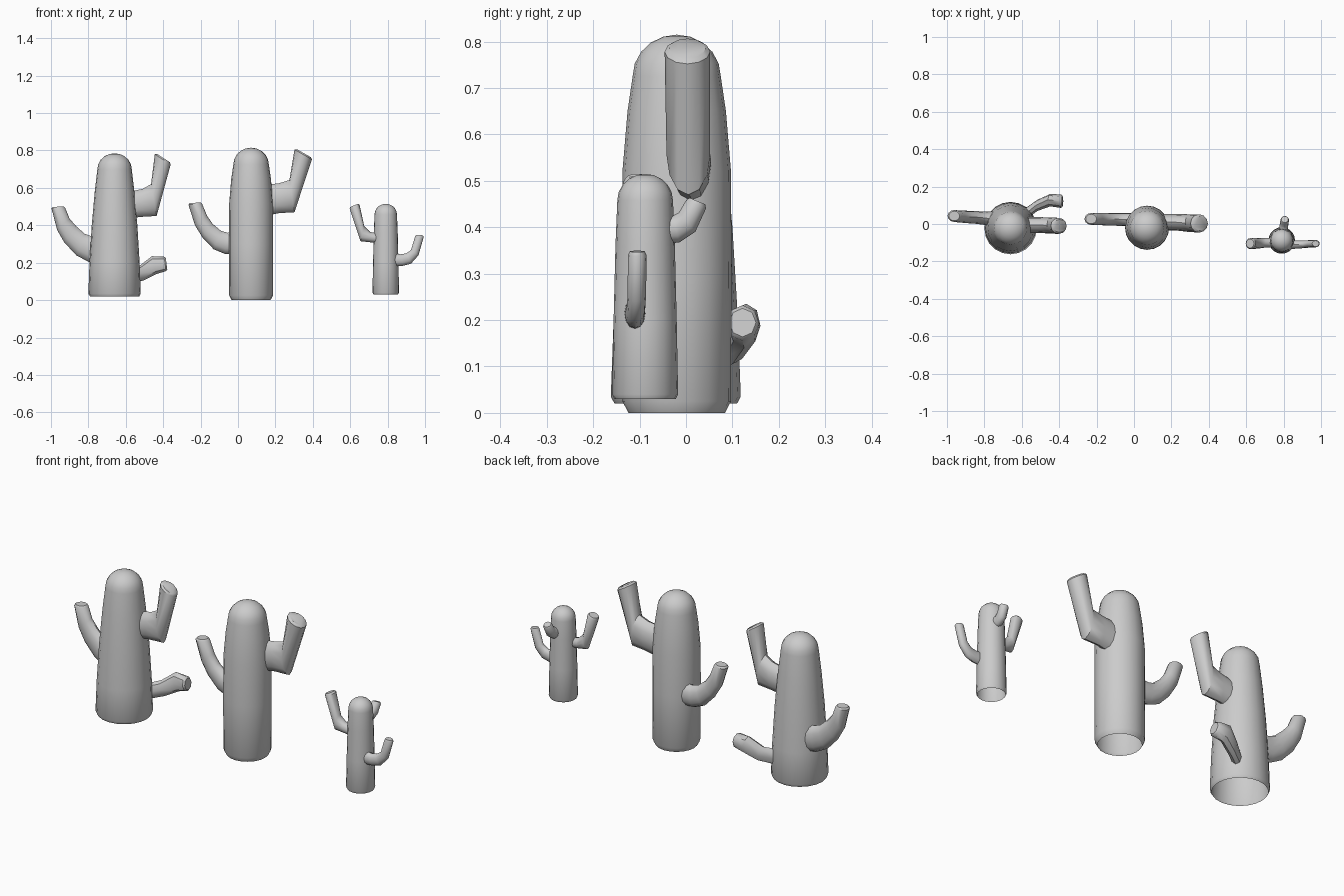
import bpy, bmesh
from math import sin, cos, pi, radians
from mathutils import Vector


def finish(name, bm, angle=40):
    bmesh.ops.recalc_face_normals(bm, faces=bm.faces)
    me = bpy.data.meshes.new(name)
    bm.to_mesh(me)
    bm.free()
    ob = bpy.data.objects.new(name, me)
    bpy.context.collection.objects.link(ob)
    bpy.context.view_layer.objects.active = ob
    ob.select_set(True)
    bpy.ops.object.shade_smooth_by_angle(angle=radians(angle))
    ob.select_set(False)
    return ob


def bridge(bm, rings):
    for r0, r1 in zip(rings, rings[1:]):
        n = len(r0)
        for i in range(n):
            j = (i + 1) % n
            bm.faces.new((r0[i], r0[j], r1[j], r1[i]))


def trunk(name, x, y, profile, dome_height, sides=20):
    """Lathed trunk, open at the bottom, with a domed top."""
    r_top, z_top = profile[-1]
    dome = [(r_top * cos(a), z_top + dome_height * sin(a))
            for a in (pi / 2 * k / 5 for k in range(1, 5))]
    bm = bmesh.new()
    rings = [[bm.verts.new((x + r * cos(2 * pi * i / sides),
                            y + r * sin(2 * pi * i / sides), z))
              for i in range(sides)] for r, z in profile + dome]
    bridge(bm, rings)
    tip = bm.verts.new((x, y, z_top + dome_height))
    last = rings[-1]
    for i in range(sides):
        bm.faces.new((last[i], last[(i + 1) % sides], tip))
    return finish(name, bm, 50)


def arm(name, sections, side=(0, 1, 0), sides=12):
    """Tube through oval sections, each (outer point, inner point, half width)."""
    side = Vector(side)
    data = [((Vector(a) + Vector(b)) / 2, (Vector(a) - Vector(b)) / 2, w)
            for a, b, w in sections]
    # small rounded lip at the tip
    c, h, w = data[-1]
    n = h.cross(side).normalized()
    if n.dot(c - data[-2][0]) < 0:
        n = -n
    data.append((c + n * 0.008, h * 0.8, w * 0.8))
    bm = bmesh.new()
    rings = [[bm.verts.new(c + h * cos(2 * pi * i / sides) + side * w * sin(2 * pi * i / sides))
              for i in range(sides)] for c, h, w in data]
    bridge(bm, rings)
    bm.faces.new(rings[-1])
    return finish(name, bm)


def flat_arm(name, rows):
    """Arm bending in the front plane: rows of outer x,z, inner x,z, depth y, half width."""
    return arm(name, [((ox, y, oz), (ix, y, iz), w) for ox, oz, ix, iz, y, w in rows])


# Left cactus
trunk("left_cactus_trunk", -0.66, -0.022,
      [(0.132, 0.02), (0.14, 0.035), (0.134, 0.2), (0.122, 0.4),
       (0.106, 0.58), (0.092, 0.70)], 0.085)
flat_arm("left_cactus_curved_arm", [
    (-0.73, 0.19, -0.73, 0.34, 0.03, 0.038), (-0.80, 0.205, -0.78, 0.34, 0.03, 0.036),
    (-0.865, 0.24, -0.82, 0.355, 0.035, 0.034), (-0.93, 0.31, -0.865, 0.395, 0.038, 0.033),
    (-0.967, 0.375, -0.90, 0.435, 0.04, 0.032), (-0.997, 0.49, -0.924, 0.493, 0.043, 0.032)])
flat_arm("left_cactus_bent_arm", [
    (-0.60, 0.435, -0.60, 0.575, -0.005, 0.042), (-0.52, 0.445, -0.51, 0.595, -0.005, 0.042),
    (-0.435, 0.45, -0.465, 0.62, -0.008, 0.043), (-0.36, 0.725, -0.445, 0.78, -0.01, 0.043)])
arm("left_cactus_low_arm", [
    ((-0.58, 0.055, 0.085), (-0.58, 0.055, 0.17), 0.03),
    ((-0.505, 0.10, 0.105), (-0.525, 0.10, 0.185), 0.03),
    ((-0.435, 0.125, 0.14), (-0.46, 0.13, 0.235), 0.033),
    ((-0.385, 0.122, 0.155), (-0.395, 0.122, 0.232), 0.036)], sides=8)

# Middle cactus
trunk("middle_cactus_trunk", 0.07, -0.02,
      [(0.104, 0.0), (0.117, 0.025), (0.118, 0.3), (0.117, 0.52),
       (0.106, 0.65), (0.095, 0.725)], 0.09)
flat_arm("middle_cactus_curved_arm", [
    (-0.01, 0.245, -0.01, 0.365, 0.024, 0.036), (-0.07, 0.247, -0.055, 0.36, 0.024, 0.036),
    (-0.13, 0.272, -0.09, 0.37, 0.026, 0.034), (-0.19, 0.335, -0.135, 0.407, 0.026, 0.033),
    (-0.23, 0.40, -0.165, 0.45, 0.027, 0.032), (-0.265, 0.51, -0.192, 0.515, 0.027, 0.032)])
flat_arm("middle_cactus_bent_arm", [
    (0.14, 0.45, 0.14, 0.615, 0.01, 0.044), (0.22, 0.465, 0.22, 0.625, 0.01, 0.044),
    (0.302, 0.47, 0.275, 0.642, 0.005, 0.047), (0.395, 0.752, 0.302, 0.805, 0.003, 0.049)])

# Right cactus
trunk("right_cactus_trunk", 0.79, -0.088,
      [(0.066, 0.03), (0.071, 0.04), (0.068, 0.2), (0.064, 0.36), (0.06, 0.458)], 0.057)
flat_arm("right_cactus_bent_arm", [
    (0.75, 0.305, 0.75, 0.355, -0.10, 0.026), (0.70, 0.31, 0.705, 0.365, -0.10, 0.026),
    (0.655, 0.315, 0.675, 0.395, -0.103, 0.028), (0.597, 0.488, 0.65, 0.51, -0.105, 0.03)])
flat_arm("right_cactus_curved_arm", [
    (0.83, 0.18, 0.83, 0.25, -0.11, 0.023), (0.88, 0.183, 0.87, 0.245, -0.11, 0.022),
    (0.925, 0.195, 0.90, 0.25, -0.108, 0.02), (0.965, 0.24, 0.925, 0.268, -0.106, 0.02),
    (0.993, 0.338, 0.947, 0.342, -0.105, 0.02)])
arm("right_cactus_back_arm", [
    ((0.80, -0.05, 0.365), (0.80, -0.05, 0.425), 0.023),
    ((0.80, -0.015, 0.367), (0.80, -0.028, 0.425), 0.023),
    ((0.803, 0.02, 0.39), (0.803, -0.015, 0.432), 0.023),
    ((0.806, 0.043, 0.44), (0.806, 0.0, 0.458), 0.023)], side=(1, 0, 0))
